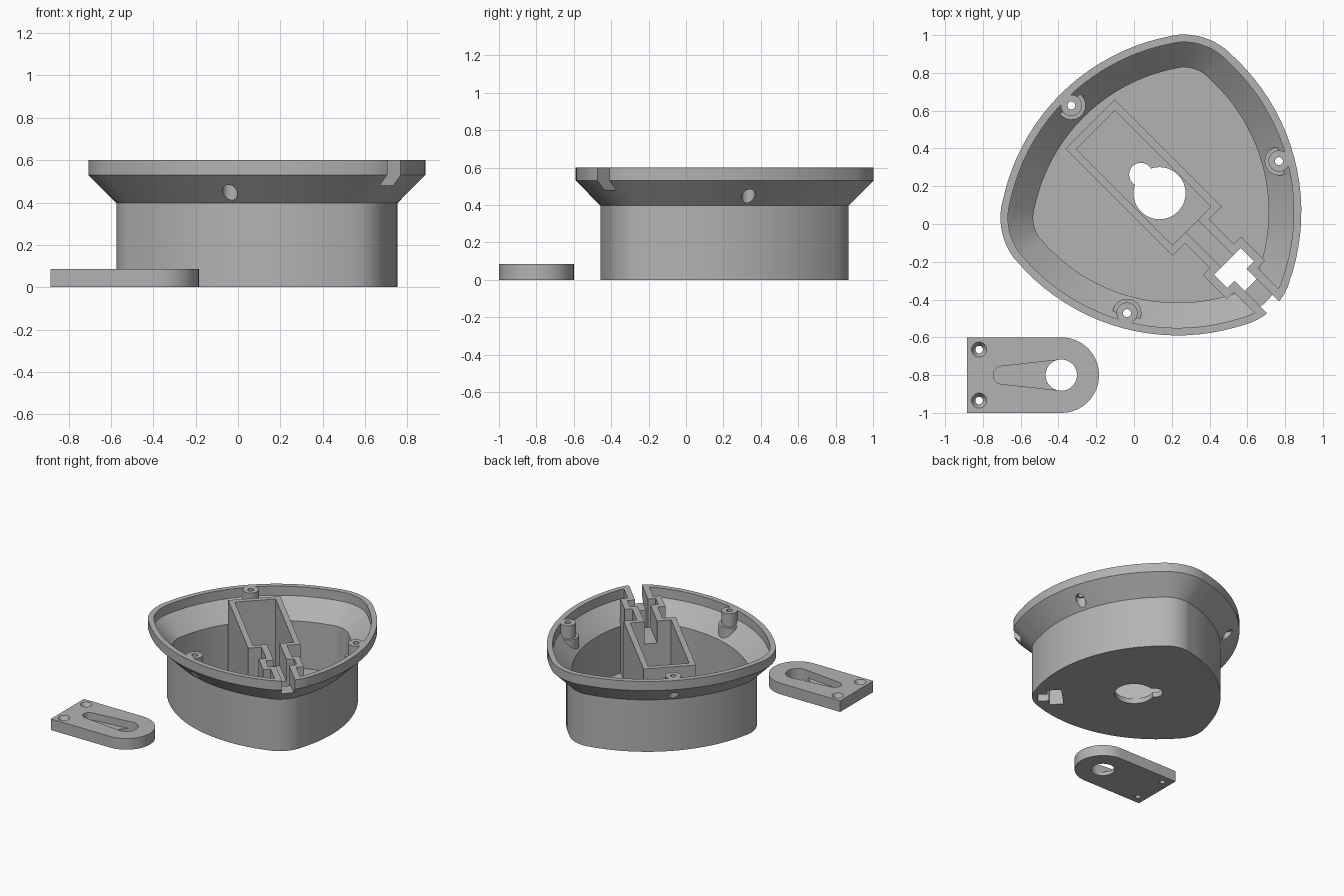
import bpy, bmesh, math
from mathutils import Matrix, Vector

if "Cube" in bpy.data.objects:
    bpy.data.objects.remove(bpy.data.objects["Cube"])

CX, CY = 0.133, 0.163          # centre of the three-cornered dish
AXIS = math.radians(-45)       # direction of the cable channel

grey = bpy.data.materials.new("grey plastic")
grey.diffuse_color = (0.45, 0.45, 0.45, 1)
grey.use_nodes = True
grey.node_tree.nodes["Principled BSDF"].inputs["Base Color"].default_value = grey.diffuse_color


def loft(name, rings):
    """Closed solid through equal-length rings of 3D points."""
    bm = bmesh.new()
    loops = [[bm.verts.new(p) for p in ring] for ring in rings]
    n = len(loops[0])
    for a, b in zip(loops, loops[1:]):
        for i in range(n):
            j = (i + 1) % n
            bm.faces.new((a[i], a[j], b[j], b[i]))
    bm.faces.new(loops[0][::-1])
    bm.faces.new(loops[-1])
    bmesh.ops.recalc_face_normals(bm, faces=bm.faces)
    me = bpy.data.meshes.new(name)
    bm.to_mesh(me)
    bm.free()
    me.materials.append(grey)
    ob = bpy.data.objects.new(name, me)
    bpy.context.collection.objects.link(ob)
    return ob


def prism(name, pts, z0, z1):
    return loft(name, [[(x, y, z) for x, y in pts] for z in (z0, z1)])


def arc(x, y, r, a0, a1, n):
    """Arc points, angles in degrees, end point excluded."""
    out = []
    for i in range(n):
        a = math.radians(a0 + (a1 - a0) * i / n)
        out.append((x + r * math.cos(a), y + r * math.sin(a)))
    return out


def cylinder(x, y, r, z0, z1, r_top=None, n=32):
    rt = r if r_top is None else r_top
    return loft("cylinder_cutter", [[(px, py, z) for px, py in arc(x, y, q, 0, 360, n)]
                                    for q, z in ((r, z0), (rt, z1))])


def channel_box(u0, u1, v, z0, z1, v_in=None):
    """Box along the channel axis, symmetric across it."""
    c, s = math.cos(AXIS), math.sin(AXIS)
    pts = [(CX + u * c - w * s, CY + u * s + w * c)
           for u, w in ((u0, -v), (u1, -v), (u1, v), (u0, v))]
    return prism("box_cutter", pts, z0, z1)


def boolean(target, tool, op='DIFFERENCE'):
    mod = target.modifiers.new("cut", 'BOOLEAN')
    mod.operation, mod.solver, mod.object = op, 'EXACT', tool
    bpy.context.view_layer.objects.active = target
    bpy.ops.object.modifier_apply(modifier=mod.name)
    bpy.data.objects.remove(tool)


def outline(o):
    """Rounded triangle of large and small tangent arcs, inset by o."""
    pts = []
    for k in range(3):
        m = 15 + 120 * k
        a = math.radians(m)
        pts += arc(CX - 0.38 * math.cos(a), CY - 0.38 * math.sin(a), 1.12 - o, m - 34.5, m + 34.5, 20)
        b = math.radians(m + 60)
        pts += arc(CX + 0.5 * math.cos(b), CY + 0.5 * math.sin(b), 0.357 - o, m + 34.5, m + 85.5, 16)
    return pts


def dish(name, profile):
    return loft(name, [[(x, y, z) for x, y in outline(o)] for o, z in profile])


# Housing: flared outer body and the cavity to be removed from it
housing = dish("housing", [(0.133, 0), (0.133, 0.397), (0, 0.53), (0, 0.6)])
cavity = dish("cavity", [(0.173, 0.04), (0.173, 0.4), (0.04, 0.53), (0.04, 0.7)])

# Solid inner parts are kept by taking them out of the cavity
screws = [(CX + 0.657 * math.cos(math.radians(a)), CY + 0.657 * math.sin(math.radians(a)))
          for a in (15, 135, 255)]
for x, y in screws:
    boolean(cavity, cylinder(x, y, 0.076, 0.2, 0.5))        # screw boss base
    boolean(cavity, cylinder(x, y, 0.056, 0.3, 0.75))       # screw boss pillar
boolean(cavity, channel_box(-0.516, 0.285, 0.184, -0.02, 0.75))   # battery box
boolean(cavity, channel_box(0.2, 0.95, 0.09, -0.03, 0.76))        # channel rails
boolean(cavity, channel_box(0.47, 0.65, 0.143, -0.04, 0.77))      # switch box
boolean(housing, cavity)

# Openings in the inner parts, floor and rim
boolean(housing, channel_box(-0.476, 0.245, 0.144, 0.04, 0.8))    # battery space
boolean(housing, channel_box(0.2, 0.55, 0.045, 0.43, 0.81))       # wire notch
boolean(housing, channel_box(0.51, 0.61, 0.1, -0.1, 0.82))        # switch space
boolean(housing, channel_box(0.58, 0.687, 0.045, -0.11, 0.83))    # cable drop
boolean(housing, channel_box(0.65, 0.95, 0.045, 0.48, 0.84))      # rim slot
boolean(housing, cylinder(0.135, 0.163, 0.138, -0.1, 0.2, n=48))  # hanging hole
boolean(housing, cylinder(0.036, 0.262, 0.062, -0.12, 0.22))      # hanging hole end
for x, y in screws:
    boolean(housing, cylinder(x, y, 0.036, 0.25, 0.49))           # screw head recess
    boolean(housing, cylinder(x, y, 0.021, 0.3, 0.8, n=24))       # screw hole

# Hanger plate with one rounded end
PX, PY = -0.385, -0.8
plate = prism("hanger_plate", [(-0.885, -0.6), (-0.885, -1.0)]
              + arc(PX, PY, 0.2, -90, 90, 32) + [(PX, -0.6)], 0, 0.085)
# Tapered recess leading out of the round hole
recess = arc(-0.698, PY, 0.047, 95, 265, 16) + [(-0.702, -0.847), (PX, -0.882), (PX, -0.718)]
boolean(plate, prism("recess_cutter", recess, 0.03, 0.2))
boolean(plate, cylinder(PX, PY, 0.083, -0.1, 0.25, n=40))
# Countersunk screw holes
for y in (-0.665, -0.935):
    boolean(plate, cylinder(-0.82, y, 0.02, -0.1, 0.3, n=24))
    boolean(plate, cylinder(-0.82, y, 0.02, 0.05, 0.09, r_top=0.043, n=24))

# Smooth curved walls, crisp edges
for ob in (housing, plate):
    bpy.ops.object.select_all(action='DESELECT')
    ob.select_set(True)
    bpy.context.view_layer.objects.active = ob
    bpy.ops.object.shade_smooth_by_angle(angle=math.radians(25))
